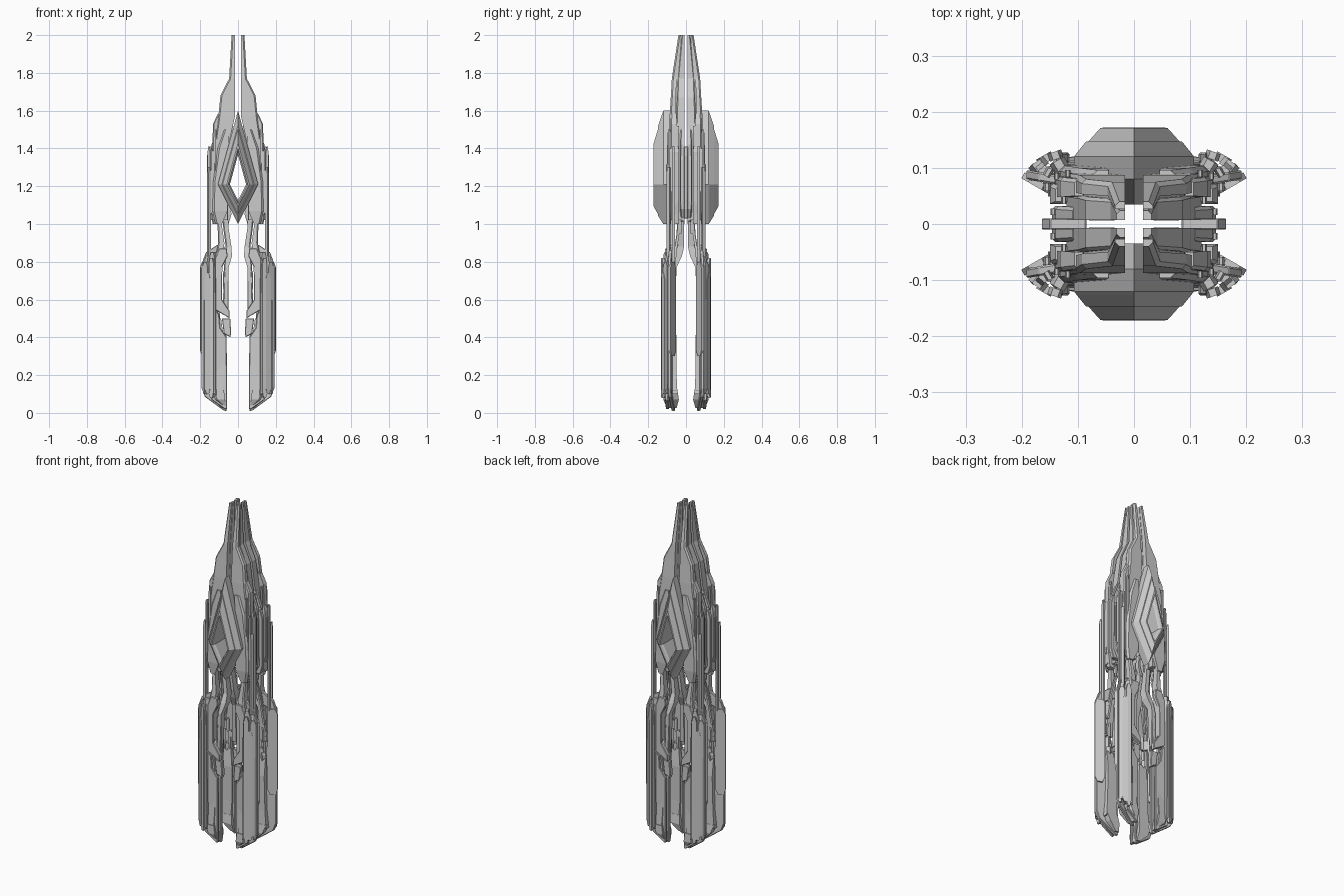
import bpy, bmesh, math, random

random.seed(4)


def finish(name, bm, mx=True, my=True, bevel=0.0):
    bmesh.ops.recalc_face_normals(bm, faces=bm.faces)
    me = bpy.data.meshes.new(name)
    bm.to_mesh(me)
    bm.free()
    ob = bpy.data.objects.new(name, me)
    bpy.context.collection.objects.link(ob)
    if bevel:
        b = ob.modifiers.new("bevel", 'BEVEL')
        b.width, b.segments, b.limit_method = bevel, 1, 'ANGLE'
    if mx or my:
        m = ob.modifiers.new("mirror", 'MIRROR')
        m.use_axis = (mx, my, False)
        m.use_mirror_merge = False
    return ob


def skin(bm, rings, closed=False):
    """Bridge a list of equal-length vertex loops; cap the ends unless closed."""
    vs = [[bm.verts.new(p) for p in r] for r in rings]
    n = len(vs[0])
    pairs = list(zip(vs, vs[1:])) + ([(vs[-1], vs[0])] if closed else [])
    for a, b in pairs:
        for i in range(n):
            j = (i + 1) % n
            bm.faces.new((a[i], a[j], b[j], b[i]))
    if not closed:
        bm.faces.new(vs[0])
        bm.faces.new(vs[-1])


def loft(name, secs, c=0.006, **kw):
    """Upright body through sections (z, x0, x1, y0, y1), outer corner chamfered by c."""
    bm = bmesh.new()
    skin(bm, [[(x0, y0, z), (x1, y0, z), (x1, y1 - c, z), (x1 - c, y1, z), (x0, y1, z)]
              for z, x0, x1, y0, y1 in secs])
    return finish(name, bm, **kw)


def plate(name, prof, y0, y1, slope=0.0, bevel=0.003, my=True):
    """Profile in x/z, extruded in y; slope turns it outwards as x grows."""
    bm = bmesh.new()
    skin(bm, [[(x, y + slope * (x - 0.06), z) for x, z in prof] for y in (y0, y1)])
    return finish(name, bm, bevel=bevel, my=my)


def bar(name, cx, cy, w, d, z0, z1, ang=0, tip=0.03):
    """Upright turned bar with tapered ends."""
    a = math.radians(ang)
    rings = []
    for z, s in ((z0, .5), (z0 + tip, 1), (z1 - tip, 1), (z1, .5)):
        r = []
        for sx, sy in ((-1, -1), (1, -1), (1, 1), (-1, 1)):
            u, v = sx * w / 2 * s, sy * d / 2
            r.append((cx + u * math.cos(a) - v * math.sin(a),
                      cy + u * math.sin(a) + v * math.cos(a), z))
        rings.append(r)
    bm = bmesh.new()
    skin(bm, rings)
    return finish(name, bm)


# Spire shells: four quarters separated by narrow slits
loft("spire_front_shell", [(2, .016, .034, .027, .04), (1.77, .016, .047, .05, .075),
     (1.68, .016, .093, .053, .08), (1.57, .016, .104, .056, .087), (1.44, .045, .122, .058, .09),
     (1.2, .055, .13, .058, .09), (1.02, .055, .125, .058, .085)], c=.008)
loft("spire_side_shell", [(2, .016, .031, .007, .024), (1.77, .017, .042, .007, .045),
     (1.67, .018, .086, .007, .048), (1.56, .02, .1, .007, .052), (1.4, .046, .12, .007, .054),
     (1.02, .055, .12, .008, .05)])
loft("spire_groove_core", [(1.97, .018, .028, .02, .032), (1.77, .02, .04, .03, .055),
     (1.6, .03, .09, .03, .062), (1.05, .06, .11, .03, .07)], c=.002)

# Stepped shoulder layers
loft("shoulder_plate", [(1.585, .07, .106, .05, .08), (1.53, .07, .132, .048, .083),
     (1.3, .08, .14, .048, .085), (1.02, .09, .142, .05, .083)])
loft("side_slab", [(1.41, .085, .14, .04, .068), (1.38, .085, .15, .036, .072),
     (1.12, .085, .15, .036, .072), (1.0, .1, .135, .036, .066)])
loft("side_slab_inner", [(1.5, .08, .11, .009, .03), (1.42, .08, .14, .009, .032),
     (1.08, .08, .146, .009, .032), (1.01, .08, .11, .009, .026)])
loft("emblem_backing", [(1.5, .045, .075, .08, .096), (1.4, .05, .108, .08, .1),
     (1.22, .055, .132, .08, .104), (1.07, .055, .135, .08, .104), (1.0, .085, .12, .08, .096)],
     c=.01)
plate("side_keel", [(.085, 1.03), (.15, 1.03), (.164, 1.08), (.164, 1.36), (.15, 1.41),
                    (.085, 1.41)], -.01, .01, bevel=.002, my=False)


# Kite-shaped frame, front and back, with a see-through opening
def kite(s, y):
    return [(0, -y, 1.21 + .39 * s), (.107 * s, -y, 1.21), (0, -y, 1.21 - .21 * s),
            (-.107 * s, -y, 1.21)]


bm = bmesh.new()
skin(bm, [kite(s, y) for s, y in ((1, .08), (1, .12), (.95, .127), (.8, .147), (.76, .147),
     (.56, .171), (.49, .172), (.45, .158), (.40, .15), (.40, .035), (.5, .035))], closed=True)
finish("kite_frame", bm, mx=False)

# Struts joining spire to legs
loft("strut_inner", [(1.1, .055, .09, .01, .045), (.98, .05, .078, .01, .042),
     (.88, .035, .065, .01, .05), (.83, .032, .07, .022, .07), (.77, .05, .075, .05, .085),
     (.55, .055, .08, .058, .09)])
loft("strut_outer", [(1.1, .075, .115, .055, .085), (.99, .085, .108, .06, .09),
     (.9, .072, .105, .06, .1), (.82, .08, .12, .065, .11), (.6, .09, .13, .07, .105)])
loft("strut_cable", [(1.05, .1, .112, .03, .045), (.95, .085, .097, .035, .05),
     (.85, .1, .112, .05, .065), (.7, .12, .132, .06, .075)], c=.003)
loft("core_end_block", [(1.12, .04, .075, .006, .03), (1.05, .035, .08, .006, .03),
     (1.0, .05, .07, .008, .022)])

# Long corner rods
bar("corner_rod", .153, .092, .014, .016, .72, 1.3, 30)
bar("corner_rod_side", .155, .066, .012, .014, .75, 1.41, 0)

# Leg: large notched blade
plate("leg_blade", [(.06, .01), (.075, .012), (.175, .085), (.192, .13), (.192, .79), (.17, .85),
      (.11, .89), (.07, .88), (.075, .84), (.14, .8), (.152, .76), (.152, .52), (.125, .44),
      (.06, .42)], .057, .074, .17)
# Leg: bracket facing the front
plate("leg_bracket", [(.06, .87), (.1, .87), (.128, .8), (.128, .55), (.06, .51), (.045, .5),
      (.045, .54), (.085, .6), (.085, .77), (.055, .83)], .088, .11)
plate("leg_inner_tooth", [(.04, .4), (.075, .42), (.085, .5), (.04, .5), (.04, .47),
      (.036, .43)], .07, .095)
plate("leg_inner_pad", [(.05, .54), (.075, .52), (.08, .74), (.062, .78), (.05, .7)], .064, .085)
# Leg: front cover panel and rib
plate("leg_front_panel", [(.058, .02), (.07, .02), (.14, .07), (.145, .5), (.13, .56), (.1, .52),
      (.095, .45), (.06, .4)], .09, .106, .06)
plate("leg_front_rib", [(.115, .09), (.138, .11), (.138, .76), (.128, .82), (.118, .76)],
      .108, .127)
# Leg: heel block with slanted toe
loft("leg_foot", [(.12, .075, .15, .045, .118), (.07, .068, .13, .038, .12),
     (.025, .062, .085, .05, .1)], c=.02)
loft("leg_foot_shaft", [(.5, .09, .135, .062, .1), (.4, .075, .135, .05, .1),
     (.2, .075, .14, .05, .11), (.1, .08, .15, .045, .115)], c=.01)

# Leg: turned outer fins
for i, (cx, cy, w, d, z0, z1, a) in enumerate([
        (.174, .073, .055, .012, .3, .8, 30), (.17, .104, .034, .016, .12, .8, -38),
        (.158, .116, .03, .014, .1, .74, -30), (.14, .122, .026, .014, .08, .82, -20),
        (.16, .094, .03, .016, .16, .83, 50), (.176, .098, .02, .012, .1, .62, 40),
        (.13, .1, .03, .03, .3, .85, -30)]):
    bar("outer_fin_%d" % i, cx, cy, w, d, z0, z1, a)

# Machinery inside the legs
for i in range(16):
    z = random.uniform(.14, .72)
    bar("leg_machinery_%d" % i, random.uniform(.09, .155), random.uniform(.062, .1),
        random.uniform(.012, .03), random.uniform(.01, .022), z, z + random.uniform(.04, .14),
        random.uniform(-40, 40), .01)

# Surface strips on the spire sides and shoulders
for i, (cx, cy, z0, z1) in enumerate([(.148, .055, 1.08, 1.36), (.144, .022, 1.1, 1.36),
                                      (.138, .085, 1.05, 1.4), (.118, .09, 1.1, 1.5),
                                      (.125, .042, 1.2, 1.52), (.1, .03, .95, 1.2)]):
    bar("surface_strip_%d" % i, cx, cy, .01, .012, z0, z1, 0, .02)
